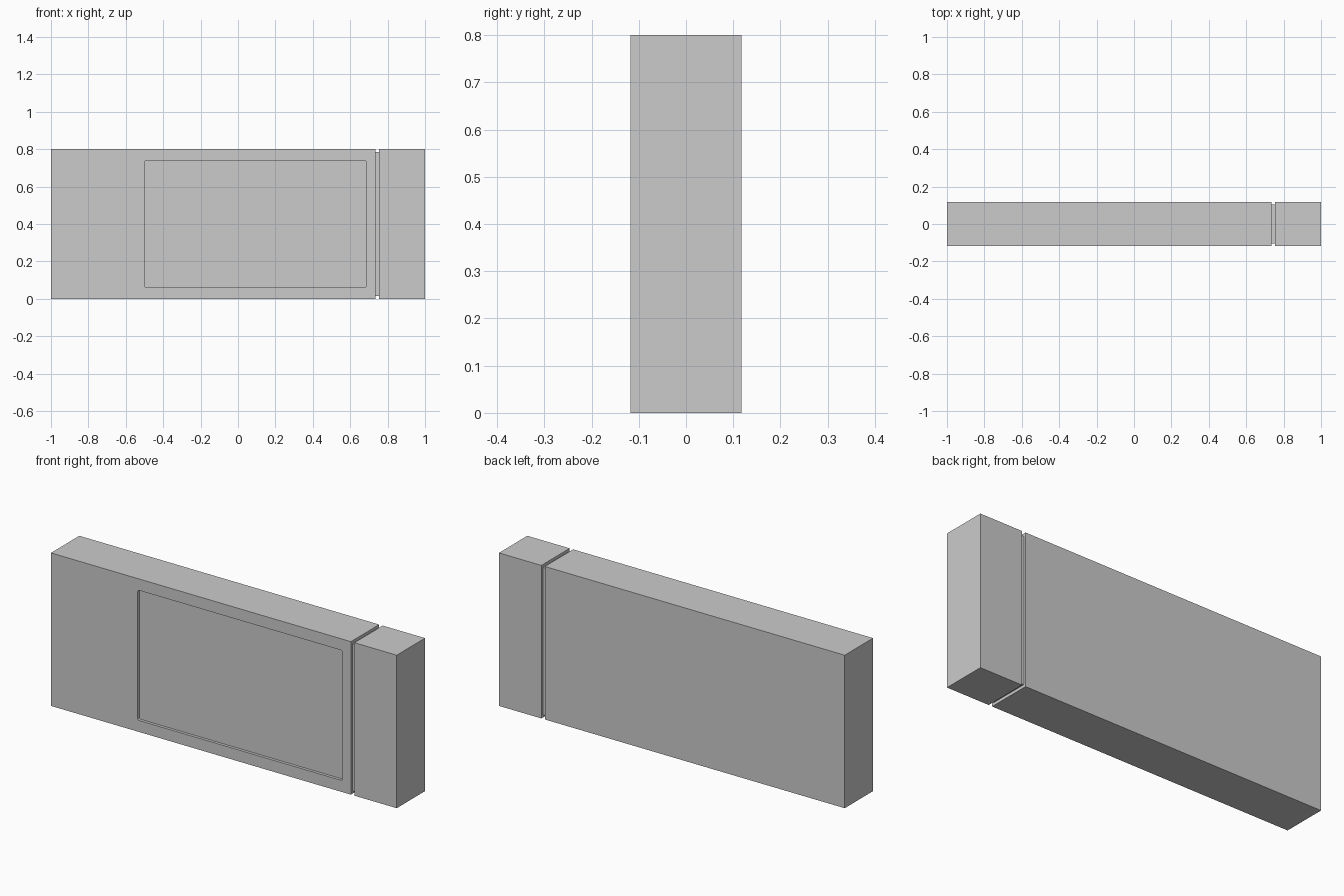
import bpy
import bmesh

if "Cube" in bpy.data.objects:
    bpy.data.objects.remove(bpy.data.objects["Cube"])

HALF_DEPTH = 0.117


def box(name, x0, x1, y0, y1, z0, z1, round_corners=0.0):
    bm = bmesh.new()
    bmesh.ops.create_cube(bm, size=1.0)
    for v in bm.verts:
        v.co.x = x0 if v.co.x < 0 else x1
        v.co.y = y0 if v.co.y < 0 else y1
        v.co.z = z0 if v.co.z < 0 else z1
    if round_corners:
        # round only the edges running front to back
        edges = [e for e in bm.edges
                 if abs(e.verts[0].co.y - e.verts[1].co.y) > 1e-6]
        bmesh.ops.bevel(bm, geom=edges, offset=round_corners, segments=3,
                        profile=0.5, affect='EDGES')
    bmesh.ops.recalc_face_normals(bm, faces=bm.faces[:])
    mesh = bpy.data.meshes.new(name)
    bm.to_mesh(mesh)
    bm.free()
    obj = bpy.data.objects.new(name, mesh)
    bpy.context.collection.objects.link(obj)
    return obj


# Main slab
body = box("main_body", -1.0, 0.735, -HALF_DEPTH, HALF_DEPTH, 0.0, 0.8)

# Shallow recessed panel in the front
cutter = box("panel_cutter", -0.498, 0.685, -0.2, -HALF_DEPTH + 0.015,
             0.06, 0.74, round_corners=0.008)
cutter.hide_render = True
cutter.hide_viewport = False
cutter.display_type = 'WIRE'
recess = body.modifiers.new("panel_recess", 'BOOLEAN')
recess.operation = 'DIFFERENCE'
recess.solver = 'EXACT'
recess.object = cutter
bpy.context.view_layer.objects.active = body
body.select_set(True)
bpy.ops.object.modifier_apply(modifier=recess.name)
bpy.data.objects.remove(cutter, do_unlink=True)

# Narrow inset neck that forms the groove
box("groove_neck", 0.735, 0.755, -HALF_DEPTH + 0.012, HALF_DEPTH - 0.012,
    0.015, 0.785)

# Separate end block
box("end_block", 0.755, 1.0, -HALF_DEPTH, HALF_DEPTH, 0.0, 0.8)
